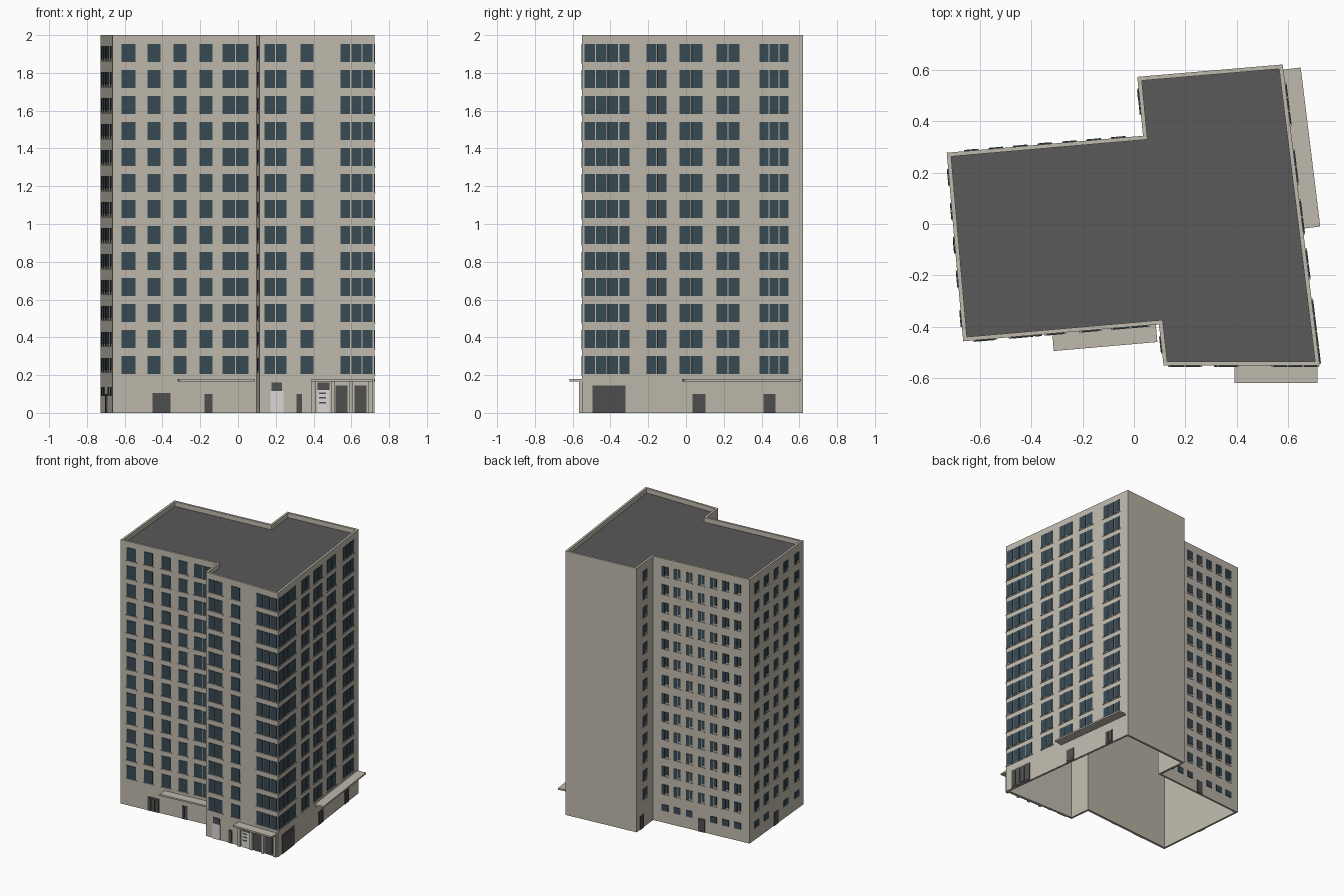
import bpy, bmesh
from mathutils import Vector, Matrix

cube = bpy.data.objects.get("Cube")
if cube:
    bpy.data.objects.remove(cube)


def material(name, r, g, b):
    m = bpy.data.materials.new(name)
    m.use_nodes = True
    m.diffuse_color = (r, g, b, 1)
    m.node_tree.nodes["Principled BSDF"].inputs["Base Color"].default_value = (r, g, b, 1)
    return m


STONE, ROOF, GLASS, DOOR, WHITE = range(5)
MATS = [material("warm_stone", .53, .49, .42), material("dark_roof", .10, .10, .10),
        material("blue_glass", .04, .068, .088), material("door_grey", .08, .08, .08),
        material("white_panel", .70, .69, .66)]

# Footprint corners, counter-clockwise from the front left
F, E, D, C, B, A, H, G = [Vector(p) for p in (
    (-.664, -.456), (.097, -.39), (.115, -.55), (.722, -.55),
    (.578, .62), (.013, .572), (.035, .343), (-.728, .277))]
FOOTPRINT = [F, E, D, C, B, A, H, G]
HEIGHT, FLOORS, STEP = 2.0, 13, .1376


def finish(bm, name):
    mesh = bpy.data.meshes.new(name)
    bm.to_mesh(mesh)
    bm.free()
    for m in MATS:
        mesh.materials.append(m)
    ob = bpy.data.objects.new(name, mesh)
    bpy.context.collection.objects.link(ob)
    return ob


def outward(p, q):
    d = (q - p).normalized()
    return Vector((d.y, -d.x))


def inset(points, width):
    """Mitred inward offset of a polygon."""
    out = []
    for i, p in enumerate(points):
        a = outward(points[i - 1], p)
        b = outward(p, points[(i + 1) % len(points)])
        out.append(p - (a + b) * (width / (1 + a.dot(b))))
    return out


def ring(bm, points, z):
    return [bm.verts.new((p.x, p.y, z)) for p in points]


def bridge(bm, low, high):
    for i in range(len(low)):
        j = (i + 1) % len(low)
        bm.faces.new((low[i], low[j], high[j], high[i]))


# Hollow wall shell with an open base and a parapet
bm = bmesh.new()
inner = inset(FOOTPRINT, .016)
rings = [ring(bm, FOOTPRINT, 0), ring(bm, FOOTPRINT, HEIGHT),
         ring(bm, inner, HEIGHT), ring(bm, inner, 0)]
for i in range(4):
    bridge(bm, rings[i], rings[(i + 1) % 4])
finish(bm, "building_walls")

# Flat roof sunk behind the parapet
bm = bmesh.new()
bm.faces.new(ring(bm, inner, HEIGHT - .035)).material_index = ROOF
finish(bm, "roof_deck")


class Wall:
    """Places boxes on one facade; axis 0 or 1 measures along x or y, None as a fraction."""

    def __init__(self, name, p, q, axis=None):
        self.name, self.p, self.q, self.axis = name, p, q, axis
        self.t, self.n = (q - p).normalized(), outward(p, q)
        self.length = (q - p).length
        self.bm = bmesh.new()

    def along(self, v):
        if self.axis is not None:
            v = (v - self.p[self.axis]) / (self.q[self.axis] - self.p[self.axis])
        return v * self.length

    def box(self, a, b, z0, z1, depth, mat):
        a, b = self.along(a), self.along(b)
        c = self.p + self.t * (a + b) / 2 + self.n * (depth / 2 - .001)
        t, n = self.t * (b - a), -self.n * (depth + .002)
        matrix = Matrix(((t.x, n.x, 0, c.x), (t.y, n.y, 0, c.y),
                         (0, 0, z1 - z0, (z0 + z1) / 2), (0, 0, 0, 1)))
        made = bmesh.ops.create_cube(self.bm, size=1, matrix=matrix)
        for f in {f for v in made["verts"] for f in v.link_faces}:
            f.material_index = mat

    def panes(self, a, b, count, z0, z1, gap=.007):
        width = (b - a - gap * (count - 1)) / count
        for i in range(count):
            s = a + i * (width + gap)
            self.box(s, s + width, z0, z1, .004, GLASS)

    def tall_windows(self, groups):
        for floor in range(FLOORS):
            z = .207 + floor * STEP
            for a, b, count in groups:
                self.panes(a, b, count, z, z + .095)
                self.box(a - .008, b + .008, z - .008, z - .003, .006, STONE)

    def small_windows(self, centres, width, ground=()):
        half = width / self.length / 2
        for floor in range(FLOORS):
            z = .216 + floor * STEP
            for c in centres:
                self.box(c - half, c - half * .08, z, z + .075, .004, GLASS)
                self.box(c + half * .08, c + half, z + .012, z + .075, .004, GLASS)
                self.box(c - half * 1.1, c + half * 1.1, z - .006, z - .001, .005, STONE)
        for c in ground:
            self.box(c - half, c + half, .09, .138, .004, GLASS)

    def door(self, a, b, top, leaves=1):
        self.box(a, b, 0, top, .004, DOOR)
        for i in range(leaves):
            w = (b - a) / leaves
            self.box(a + w * (i + .12), a + w * (i + .88), .012, top * .9, .006, DOOR)

    def canopy(self, a, b):
        self.box(a, b, .167, .179, .068, STONE)

    def done(self):
        finish(self.bm, self.name)


# Front of the left wing
w = Wall("front_left_facade", F, E, 0)
w.tall_windows([(-.616, -.542, 1), (-.479, -.41, 1), (-.341, -.272, 1),
                (-.204, -.135, 1), (-.082, .055, 2)])
w.door(-.452, -.357, .105, 3)
w.door(-.177, -.135, .10, 2)
w.canopy(-.318, .085)
w.done()

# Front of the right wing with shop fronts
w = Wall("front_right_facade", D, C, 0)
w.tall_windows([(.14, .257, 2), (.331, .40, 1), (.542, .712, 3)])
w.box(.172, .24, 0, .115, .006, WHITE)
w.box(.178, .234, .115, .16, .006, DOOR)
w.door(.31, .34, .10)
w.box(.422, .485, 0, .12, .006, WHITE)
w.box(.422, .485, .12, .16, .006, DOOR)
for z in (.05, .075, .10):
    w.box(.43, .465, z, z + .008, .008, DOOR)
w.door(.516, .58, .145, 2)
w.door(.617, .68, .145, 2)
for x in (.39, .492, .588, .69):
    w.box(x, x + .022, 0, .168, .016, STONE)
w.canopy(.39, .714)
w.done()

# Long right side
w = Wall("right_facade", C, B, 1)
w.tall_windows([(-.537, -.299, 4), (-.209, -.103, 2), (-.034, .087, 2),
                (.161, .283, 2), (.389, .542, 3)])
w.door(-.495, -.32, .145, 4)
w.door(.034, .103, .10, 2)
w.door(.41, .474, .10, 2)
w.canopy(-.018, .60)
w.done()

# Rear and left sides with small windows
w = Wall("back_facade", H, G)
columns = [i / 8 for i in range(1, 8)]
w.small_windows(columns, .052, [c for c in columns if c != .5])
w.door(.465, .535, .10)
w.done()

w = Wall("left_facade", G, F)
columns = [.13, .31, .49, .67, .88]
w.small_windows(columns, .06, [c for c in columns if c != .49])
w.door(.45, .53, .10)
w.done()

# Narrow return walls
w = Wall("back_return", A, H)
w.small_windows([.5], .06)
w.door(.2, .42, .10)
w.done()

w = Wall("front_return", E, D)
w.small_windows([.5], .06)
w.done()
